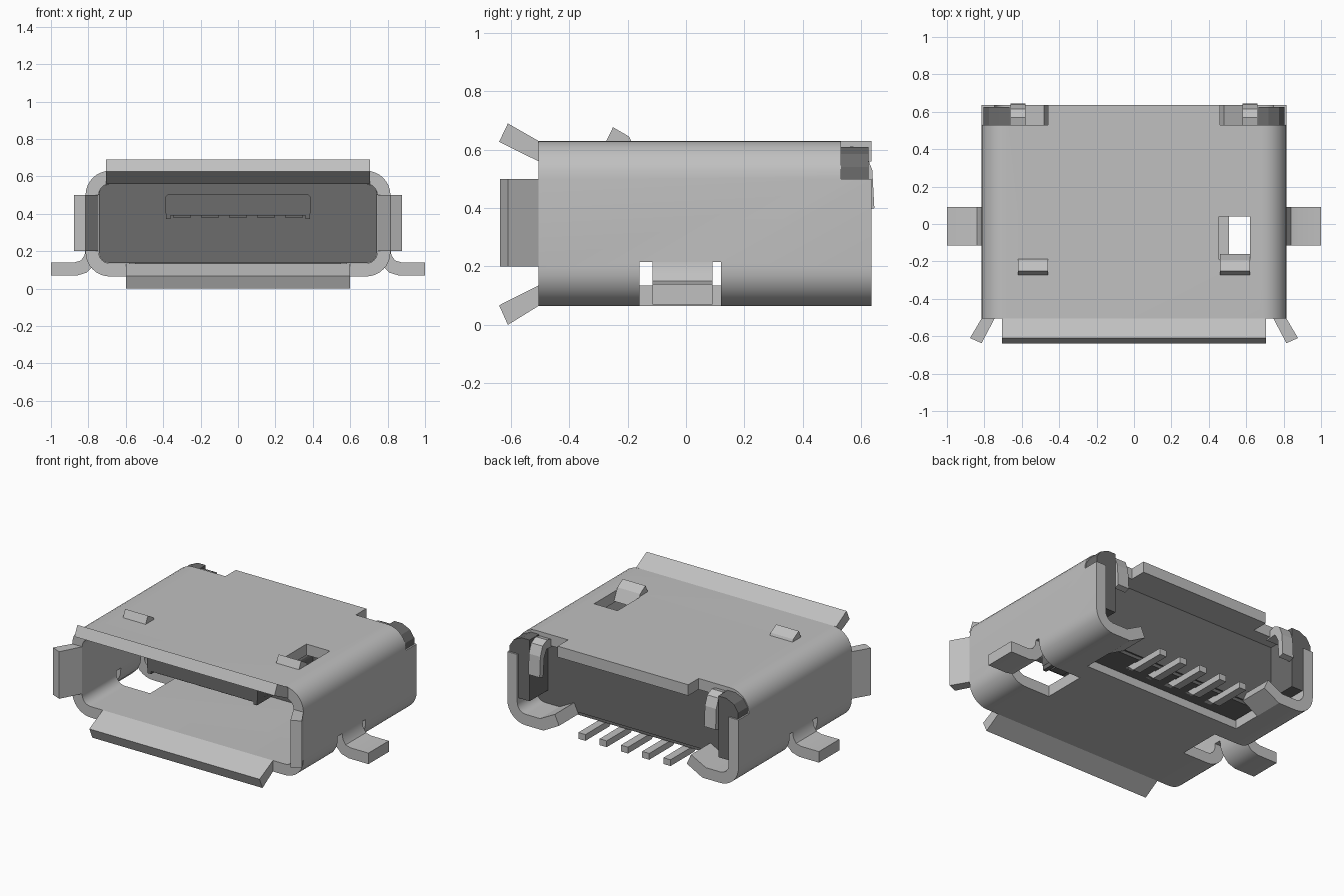
import bpy, bmesh, math
from mathutils import Vector

if "Cube" in bpy.data.objects:
    bpy.data.objects.remove(bpy.data.objects["Cube"], do_unlink=True)


def material(name, v):
    m = bpy.data.materials.new(name)
    m.use_nodes = True
    m.diffuse_color = (v, v, v, 1)
    bsdf = m.node_tree.nodes["Principled BSDF"]
    bsdf.inputs["Base Color"].default_value = (v, v, v, 1)
    bsdf.inputs["Roughness"].default_value = 0.6
    return m


METAL = material("grey metal", 0.53)
PLASTIC = material("dark plastic", 0.15)

# Where the two profile coordinates and the extrusion depth go for each axis
PLACE = {"x": lambda a, b, d: (d, a, b),   # profile in y, z
         "y": lambda a, b, d: (a, d, b),   # profile in x, z
         "z": lambda a, b, d: (a, b, d)}   # profile in x, y


def prism(name, pts, axis, lo, hi, mat, mirror=False, hole=None):
    """Extrude a closed profile along an axis, optionally as a ring."""
    place, bm = PLACE[axis], bmesh.new()

    def loop(p, d):
        return [bm.verts.new(place(a, b, d)) for a, b in p]
    n = len(pts)
    o0, o1 = loop(pts, lo), loop(pts, hi)
    if hole:
        i0, i1 = loop(hole, lo), loop(hole, hi)
    else:
        bm.faces.new(o0)
        bm.faces.new(o1)
    for i in range(n):
        j = (i + 1) % n
        bm.faces.new((o0[i], o0[j], o1[j], o1[i]))
        if hole:
            bm.faces.new((i0[i], i1[i], i1[j], i0[j]))
            bm.faces.new((o0[i], i0[i], i0[j], o0[j]))
            bm.faces.new((o1[i], o1[j], i1[j], i1[i]))
    if mirror:
        geom = bm.verts[:] + bm.edges[:] + bm.faces[:]
        copy = bmesh.ops.duplicate(bm, geom=geom)["geom"]
        for v in copy:
            if isinstance(v, bmesh.types.BMVert):
                v.co.x *= -1
    bmesh.ops.recalc_face_normals(bm, faces=bm.faces[:])
    me = bpy.data.meshes.new(name)
    bm.to_mesh(me)
    bm.free()
    me.materials.append(mat)
    ob = bpy.data.objects.new(name, me)
    bpy.context.collection.objects.link(ob)
    return ob


def box(name, x, y, z, mat, mirror=False):
    pts = [(x[0], y[0]), (x[1], y[0]), (x[1], y[1]), (x[0], y[1])]
    return prism(name, pts, "z", z[0], z[1], mat, mirror)


def rounded(w, z0, z1, r, steps):
    """Rounded rectangle of half width w in x, z."""
    pts = []
    for k, (cx, cz) in enumerate([(w - r, z1 - r), (r - w, z1 - r), (r - w, z0 + r), (w - r, z0 + r)]):
        for s in range(steps + 1):
            a = math.pi / 2 * (k + s / steps)
            pts.append((cx + r * math.cos(a), cz + r * math.sin(a)))
    return pts


def smooth(ob):
    bpy.ops.object.select_all(action="DESELECT")
    ob.select_set(True)
    bpy.context.view_layer.objects.active = ob
    bpy.ops.object.shade_smooth_by_angle(angle=math.radians(30))


def cut(ob, cutters):
    """Subtract the cutters for good and remove them."""
    bpy.context.view_layer.objects.active = ob
    for c in cutters:
        c.hide_render = True
        m = ob.modifiers.new("cut", "BOOLEAN")
        m.operation, m.solver, m.object = "DIFFERENCE", "EXACT", c
        bpy.ops.object.modifier_apply(modifier=m.name)
        bpy.data.objects.remove(c, do_unlink=True)


# Bent sheet metal shell with its openings
shell = prism("shell", rounded(0.815, 0.065, 0.63, 0.13, 8), "y", -0.505, 0.635, METAL,
              hole=rounded(0.745, 0.135, 0.56, 0.06, 8))
cut(shell, [
    box("latch_cutter", (0.455, 0.62), (-0.19, 0.04), (0.5, 0.7), METAL, True),
    box("leg_cutter", (0.508, 0.9), (-0.16, 0.12), (0.0, 0.215), METAL, True),
    box("corner_cutter", (0.46, 0.9), (0.53, 0.7), (0.5, 0.7), METAL, True),
    box("pin_cutter", (-0.56, 0.56), (0.25, 0.7), (0.0, 0.2), METAL),
])
smooth(shell)

# Flared lips around the mouth
prism("top_lip", [(-0.505, 0.56), (-0.505, 0.63), (-0.61, 0.69), (-0.64, 0.627)],
      "x", -0.705, 0.705, METAL)
prism("bottom_lip", [(-0.505, 0.065), (-0.505, 0.135), (-0.64, 0.067), (-0.61, 0.0)],
      "x", -0.6, 0.6, METAL)
prism("side_lips", [(0.745, -0.505), (0.815, -0.505), (0.877, -0.61), (0.815, -0.637)],
      "z", 0.2, 0.5, METAL, True)

# Solder legs curling out of the side walls
leg = [(0.815, 0.215), (0.82, 0.18), (0.84, 0.15), (0.875, 0.14), (1.0, 0.14),
       (1.0, 0.07), (0.86, 0.07), (0.81, 0.085), (0.77, 0.125), (0.75, 0.17), (0.745, 0.215)]
smooth(prism("solder_legs", leg, "y", -0.115, 0.09, METAL, True))

# Latch springs rising from the top openings
prism("latch_springs", [(-0.275, 0.625), (-0.25, 0.677), (-0.195, 0.645),
                        (-0.16, 0.57), (-0.19, 0.56), (-0.215, 0.6)],
      "x", 0.46, 0.62, METAL, True)

# Rear tabs bent up from the floor
prism("rear_tabs", [(0.56, 0.065), (0.45, 0.125), (0.48, 0.19), (0.585, 0.135), (0.6, 0.065)],
      "y", 0.44, 0.635, METAL, True)

# Plastic insert filling the back of the shell
prism("insert_body", rounded(0.744, 0.136, 0.559, 0.055, 3), "y", 0.2, 0.44, PLASTIC)
box("insert_base", (-0.55, 0.55), (0.252, 0.43), (0.115, 0.2), PLASTIC)
tongue = prism("tongue", rounded(0.39, 0.39, 0.505, 0.025, 3), "y", -0.36, 0.22, PLASTIC)
box("tongue_edges", (0.36, 0.385), (-0.36, 0.2), (0.373, 0.42), PLASTIC, True)

# Plastic corner posts showing through the rear notches
prism("corner_posts", [(0.665, 0.22), (0.744, 0.22), (0.744, 0.5), (0.805, 0.5), (0.805, 0.54),
                       (0.775, 0.585), (0.72, 0.61), (0.665, 0.61)],
      "y", 0.43, 0.625, PLASTIC, True)

# Metal retaining hooks curling over the insert
prism("rear_hooks", [(0.5, 0.55), (0.5, 0.595), (0.57, 0.612), (0.615, 0.59), (0.638, 0.53),
                     (0.645, 0.4), (0.61, 0.39), (0.6, 0.51), (0.575, 0.555)],
      "x", 0.58, 0.66, METAL, True)

# Five contacts: blades under the tongue and feet out of the back
for i in range(5):
    x = (i - 2) * 0.15
    box(f"contact_blade_{i + 1}", (x - 0.045, x + 0.045), (-0.34, 0.2), (0.378, 0.4), PLASTIC)
    prism(f"contact_foot_{i + 1}", [(0.3, 0.16), (0.36, 0.16), (0.4, 0.11), (0.62, 0.11),
                                    (0.62, 0.07), (0.38, 0.07), (0.33, 0.115), (0.3, 0.115)],
          "x", x - 0.025, x + 0.025, METAL)
